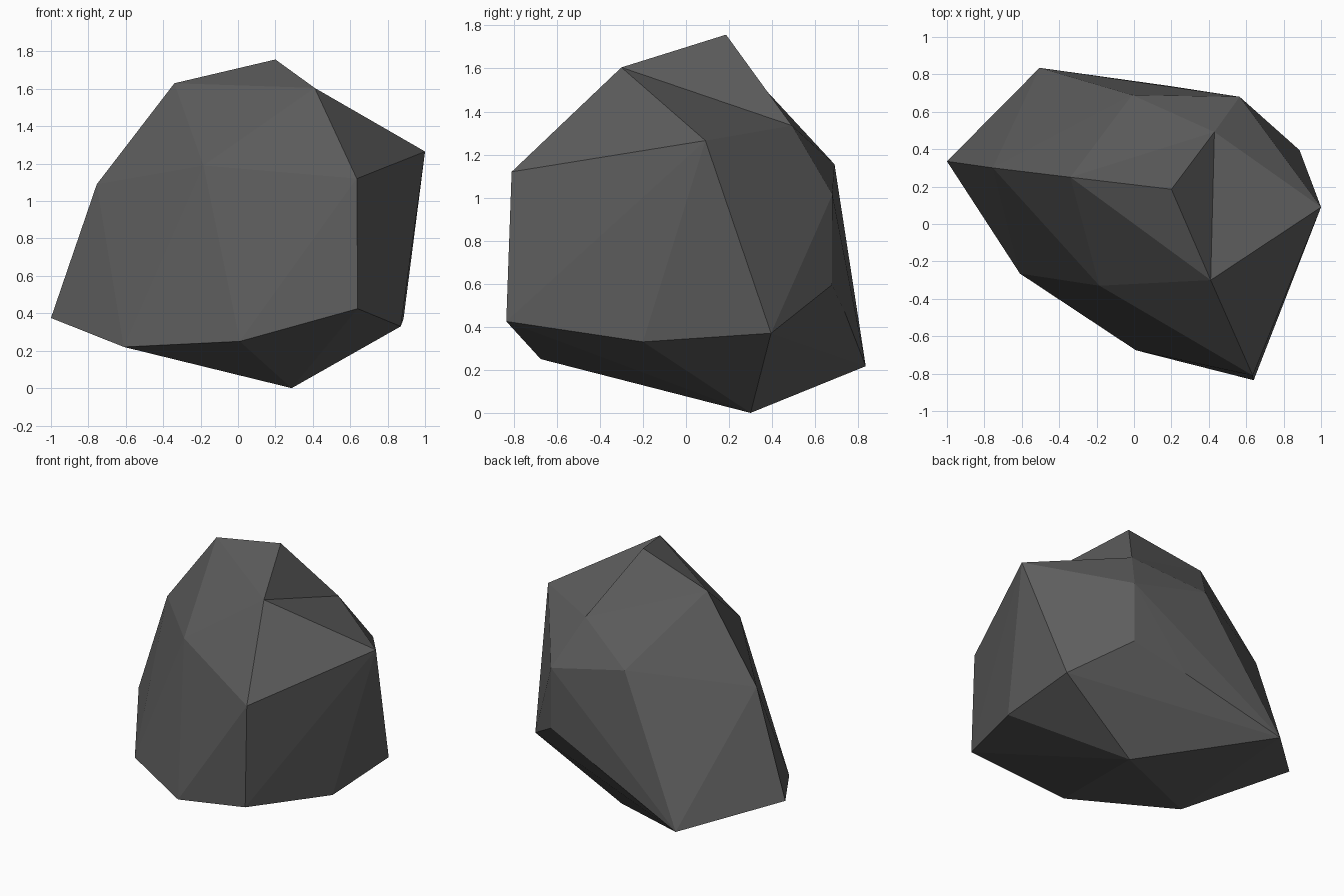
import bpy, bmesh
from mathutils import Vector

if "Cube" in bpy.data.objects:
    bpy.data.objects.remove(bpy.data.objects["Cube"])

# Corner points of the boulder, grouped by height
base = [(0.287, 0.30, 0.0)]
skirt = [(0.01, -0.675, 0.25), (-0.61, -0.265, 0.22), (-1.0, 0.335, 0.375),
         (-0.505, 0.835, 0.217), (0.885, 0.395, 0.37), (0.87, -0.20, 0.33),
         (0.64, -0.835, 0.425)]
middle = [(0.19, 0.738, 0.467), (0.565, 0.678, 0.595), (0.565, 0.68, 1.015),
          (-0.01, 0.69, 1.155), (-0.755, 0.30, 1.09), (-0.185, -0.33, 1.19),
          (0.635, -0.81, 1.12), (1.0, 0.09, 1.265)]
crown = [(-0.34, 0.25, 1.63), (0.41, -0.30, 1.605), (0.43, 0.492, 1.335)]
peak = Vector((0.2, 0.186, 1.757))

# Boulder body: faceted hull around the corners
bm = bmesh.new()
for p in base + skirt + middle:
    bm.verts.new(p)
crown_verts = [bm.verts.new(p) for p in crown]
bmesh.ops.convex_hull(bm, input=bm.verts[:])
loose = [v for v in bm.verts if not v.link_faces]
bmesh.ops.delete(bm, geom=loose, context='VERTS')

# Peak: raise a point from the crown triangle
cap = next((f for f in bm.faces if set(f.verts) == set(crown_verts)), None)
if cap is None:
    cap = min(bm.faces, key=lambda f: (f.calc_center_median() - peak).length)
tip = bmesh.ops.poke(bm, faces=[cap])["verts"][0]
tip.co = peak
bmesh.ops.recalc_face_normals(bm, faces=bm.faces[:])

mesh = bpy.data.meshes.new("boulder")
bm.to_mesh(mesh)
bm.free()

# Single dark stone colour
stone = bpy.data.materials.new("dark grey stone")
stone.diffuse_color = (0.11, 0.11, 0.11, 1.0)
stone.use_nodes = True
stone.node_tree.nodes["Principled BSDF"].inputs["Base Color"].default_value = stone.diffuse_color
mesh.materials.append(stone)

boulder = bpy.data.objects.new("boulder", mesh)
bpy.context.collection.objects.link(boulder)
